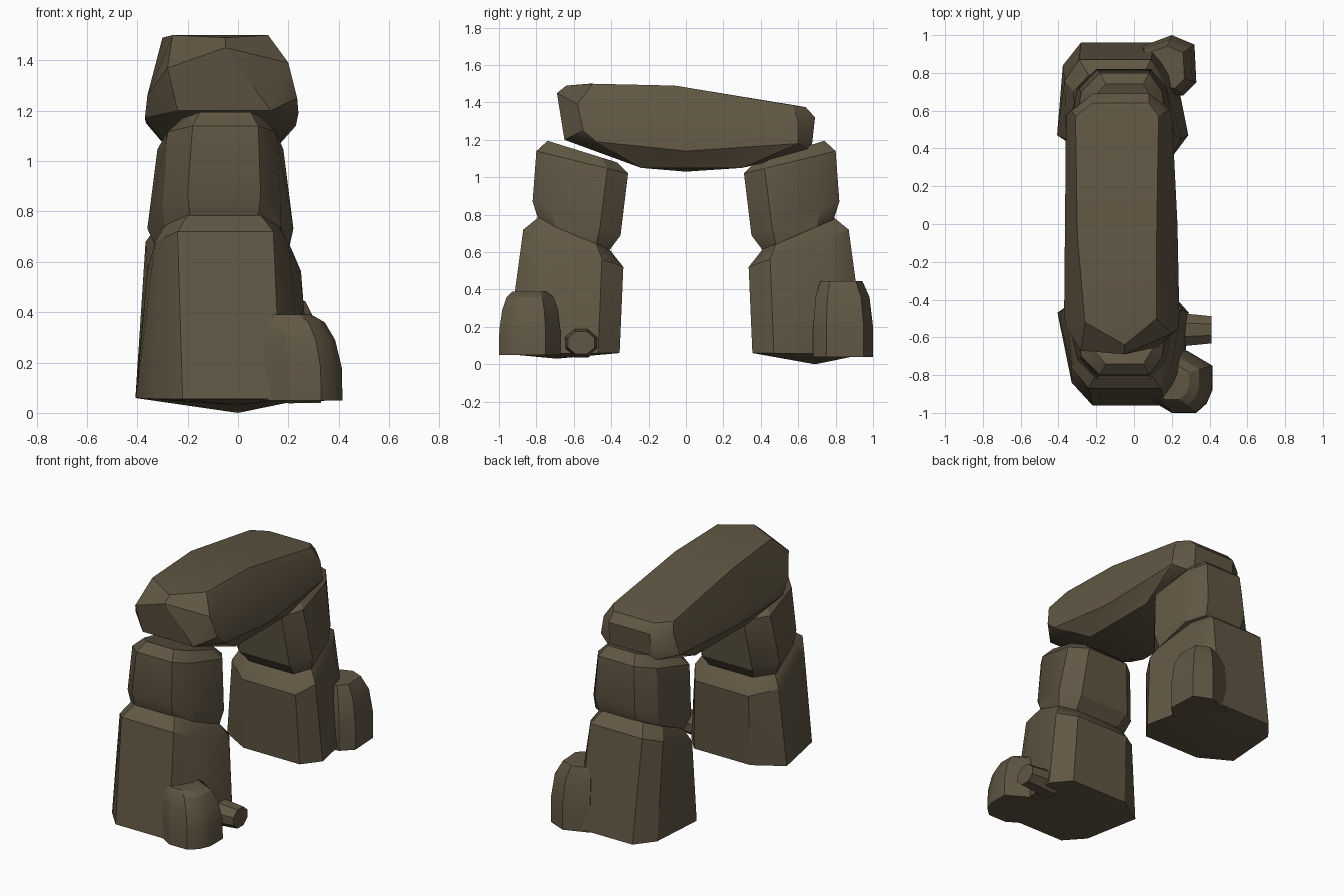
import bpy, bmesh, math

if "Cube" in bpy.data.objects:
    bpy.data.objects.remove(bpy.data.objects["Cube"])

stone = bpy.data.materials.new("dark brown stone")
stone.diffuse_color = (0.118, 0.094, 0.057, 1)
stone.use_nodes = True
stone.node_tree.nodes["Principled BSDF"].inputs["Base Color"].default_value = stone.diffuse_color


def hull(name, points):
    """One faceted rock: the convex hull of a few corner points."""
    bm = bmesh.new()
    for p in points:
        bm.verts.new(p)
    res = bmesh.ops.convex_hull(bm, input=bm.verts[:])
    junk = {g for g in res["geom_interior"] + res["geom_unused"]
            if isinstance(g, bmesh.types.BMVert)}
    bmesh.ops.delete(bm, geom=list(junk), context='VERTS')
    bmesh.ops.dissolve_limit(bm, angle_limit=math.radians(4),
                             verts=bm.verts[:], edges=bm.edges[:])
    bmesh.ops.recalc_face_normals(bm, faces=bm.faces[:])
    mesh = bpy.data.meshes.new(name)
    bm.to_mesh(mesh)
    bm.free()
    mesh.materials.append(stone)
    ob = bpy.data.objects.new(name, mesh)
    bpy.context.collection.objects.link(ob)
    bpy.ops.object.select_all(action='DESELECT')
    ob.select_set(True)
    bpy.context.view_layer.objects.active = ob
    bpy.ops.object.shade_smooth_by_angle(angle=math.radians(28))


def ring(xo, xm, xi, ys, zo, zi):
    """Eight-sided slanted ring: x pairs at outer, mid and inner edges;
    ys = outer, outer corner, inner corner, inner; zo/zi = outer/inner height."""
    pts = []
    for pair, y in zip((xo, xm, xi[0], xi[1]), ys):
        z = zi + (zo - zi) * (y - ys[3]) / (ys[0] - ys[3])
        pts += [(x, y, z) for x in pair]
    return pts


# leg blocks, drawn for +y and mirrored to the front
lower = (ring((-.22, .17), (-.33, .26), ((-.405, .29), (-.22, .19)),
              (.96, .84, .47, .355), .055, .06)
         + ring((-.24, .14), (-.33, .20), ((-.36, .25), (-.22, .17)),
                (.87, .76, .45, .335), .72, .52)
         + ring((-.20, .09), (-.29, .16), ((-.31, .20), (-.20, .12)),
                (.79, .70, .48, .41), .785, .615))
upper = (ring((-.19, .08), (-.29, .17), ((-.32, .20), (-.20, .12)),
              (.79, .70, .48, .41), .775, .61)
         + ring((-.20, .09), (-.30, .17), ((-.36, .22), (-.24, .13)),
                (.82, .72, .46, .35), .87, .69)
         + ring((-.18, .08), (-.28, .15), ((-.32, .18), (-.20, .10)),
                (.80, .70, .42, .31), 1.14, 1.02)
         + ring((-.15, .05), (-.22, .10), ((-.26, .13), (-.18, .08)),
                (.74, .66, .45, .37), 1.195, 1.08))
for side, s, low in (("front", -1, .03), ("back", 1, 0)):
    skew = .12 if s > 0 else 0
    hull(side + "_lower_block",
         [(x - skew * (y - .45), s * y, z) for x, y, z in lower] + [(0, s * .69, low)])
    hull(side + "_upper_block", [(x, s * y, z) for x, y, z in upper])


# boulders leaning on the legs: an outline tapered at several heights
def boulder(name, outline, anchor, levels):
    ax, ay = anchor
    hull(name, [(ax + (x - ax) * k, ay + (y - ay) * k, z)
                for z, k in levels for x, y in outline])


boulder("front_boulder",
        [(.10, -.94), (.2, -1), (.33, -1), (.385, -.95), (.415, -.88),
         (.415, -.75), (.28, -.67), (.1, -.67)],
        (.12, -.83), [(.05, 1), (.18, .99), (.29, .9), (.36, .76), (.39, .58)])
boulder("back_boulder",
        [(.04, .94), (.2, 1), (.32, .95), (.33, .75), (.26, .68), (.05, .68)],
        (.12, .81), [(.04, 1), (.2, 1), (.36, .9), (.445, .7)])
hull("small_rock",
     [(x, -.56 + r * math.cos(a), .115 + .85 * r * math.sin(a))
      for x, r in ((.2, .1), (.3, .085), (.41, .078))
      for a in (math.radians(22.5 + 45 * i) for i in range(8))])

# lintel: top face, front end, sides, underside, back end
hull("lintel_stone", [
    (-.31, .57, 1.385), (-.22, .64, 1.375), (.08, .64, 1.375), (.13, .57, 1.385),
    (.12, -.06, 1.49), (-.30, -.06, 1.49), (.12, -.50, 1.5), (-.05, -.64, 1.49),
    (-.26, -.52, 1.5),
    (-.05, -.69, 1.45), (-.28, -.67, 1.37), (.20, -.58, 1.39), (-.36, -.55, 1.26),
    (.235, -.55, 1.25), (-.24, -.65, 1.2), (.13, -.65, 1.2),
    (.24, -.48, 1.19), (.23, 0, 1.14), (.2, .6, 1.18),
    (-.37, -.48, 1.17), (-.365, 0, 1.15), (-.36, .58, 1.18),
    (-.28, -.24, 1.05), (.15, -.24, 1.05), (-.28, .3, 1.05), (.15, .3, 1.05),
    (-.06, 0, 1.03),
    (-.22, .69, 1.32), (.08, .69, 1.32), (-.22, .67, 1.14), (.08, .67, 1.14),
    (-.33, .6, 1.32), (.18, .6, 1.3)])
